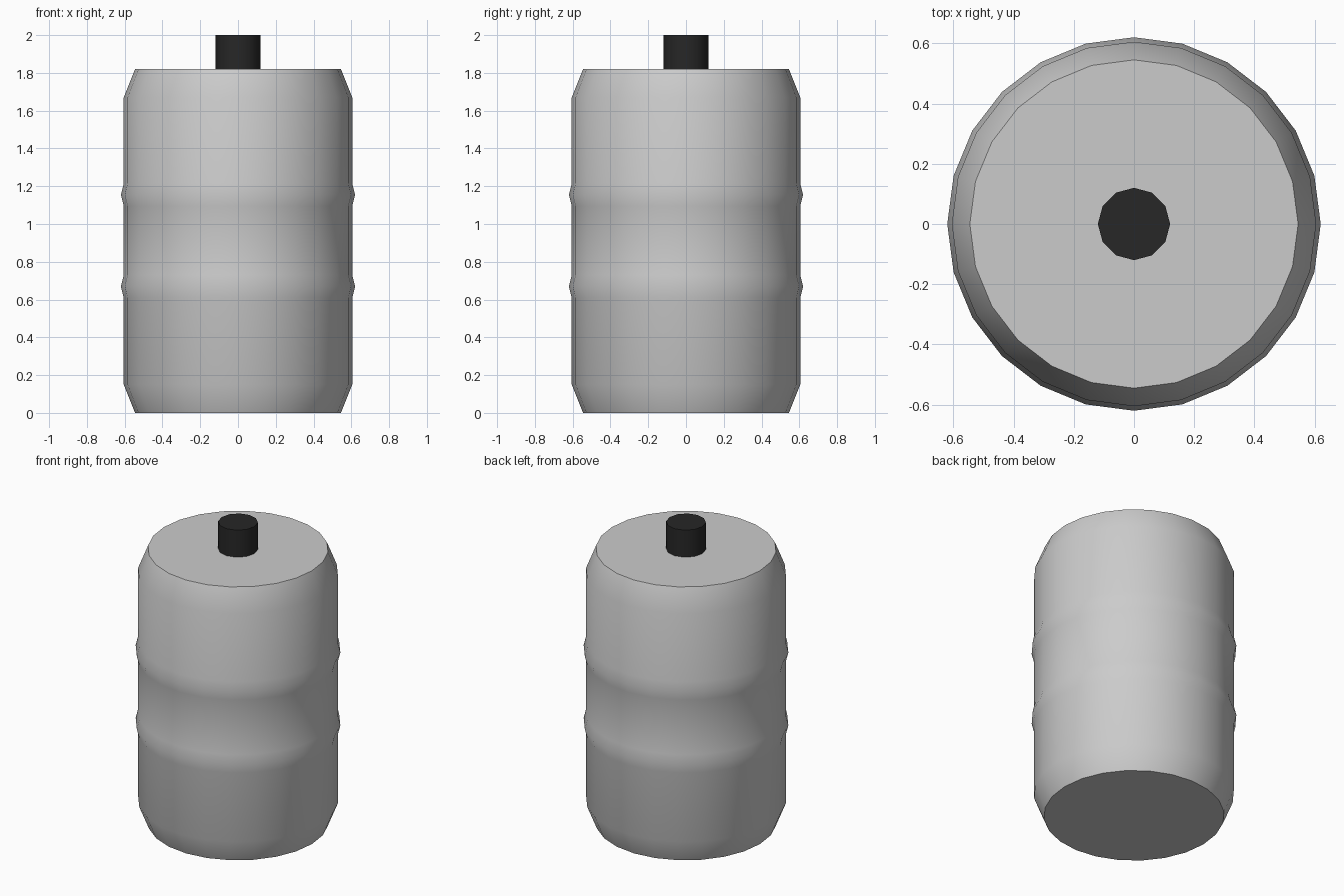
import bpy, bmesh, math

if "Cube" in bpy.data.objects:
    bpy.data.objects.remove(bpy.data.objects["Cube"])


def lathe(name, profile, sides, color=None):
    """Revolve (radius, z) points into a closed solid with flat end caps."""
    bm = bmesh.new()
    rings = []
    for r, z in profile:
        angles = [2 * math.pi * i / sides for i in range(sides)]
        rings.append([bm.verts.new((r * math.cos(a), r * math.sin(a), z)) for a in angles])
    for low, high in zip(rings, rings[1:]):
        for i in range(sides):
            j = (i + 1) % sides
            bm.faces.new((low[i], low[j], high[j], high[i]))
    bm.faces.new(rings[0][::-1])
    bm.faces.new(rings[-1])
    mesh = bpy.data.meshes.new(name)
    bm.to_mesh(mesh)
    bm.free()
    obj = bpy.data.objects.new(name, mesh)
    bpy.context.collection.objects.link(obj)
    if color:
        mat = bpy.data.materials.new(name + "_material")
        mat.diffuse_color = color
        mat.use_nodes = True
        mat.node_tree.nodes["Principled BSDF"].inputs["Base Color"].default_value = mat.diffuse_color
        mesh.materials.append(mat)
    bpy.ops.object.select_all(action='DESELECT')
    obj.select_set(True)
    bpy.context.view_layer.objects.active = obj
    bpy.ops.object.shade_smooth_by_angle(angle=math.radians(40))
    return obj


# Barrel body: chamfered ends and two raised hoops
profile = [(0.545, 0), (0.605, 0.15)]
for hoop_z in (0.67, 1.155):
    profile += [(0.605, hoop_z - 0.06), (0.62, hoop_z), (0.605, hoop_z + 0.06)]
profile += [(0.605, 1.67), (0.545, 1.82)]
lathe("barrel_body", profile, 24)

# Dark stopper on the lid
lathe("stopper", [(0.12, 1.82), (0.12, 2.0)], 12, (0.02, 0.02, 0.02, 1))
